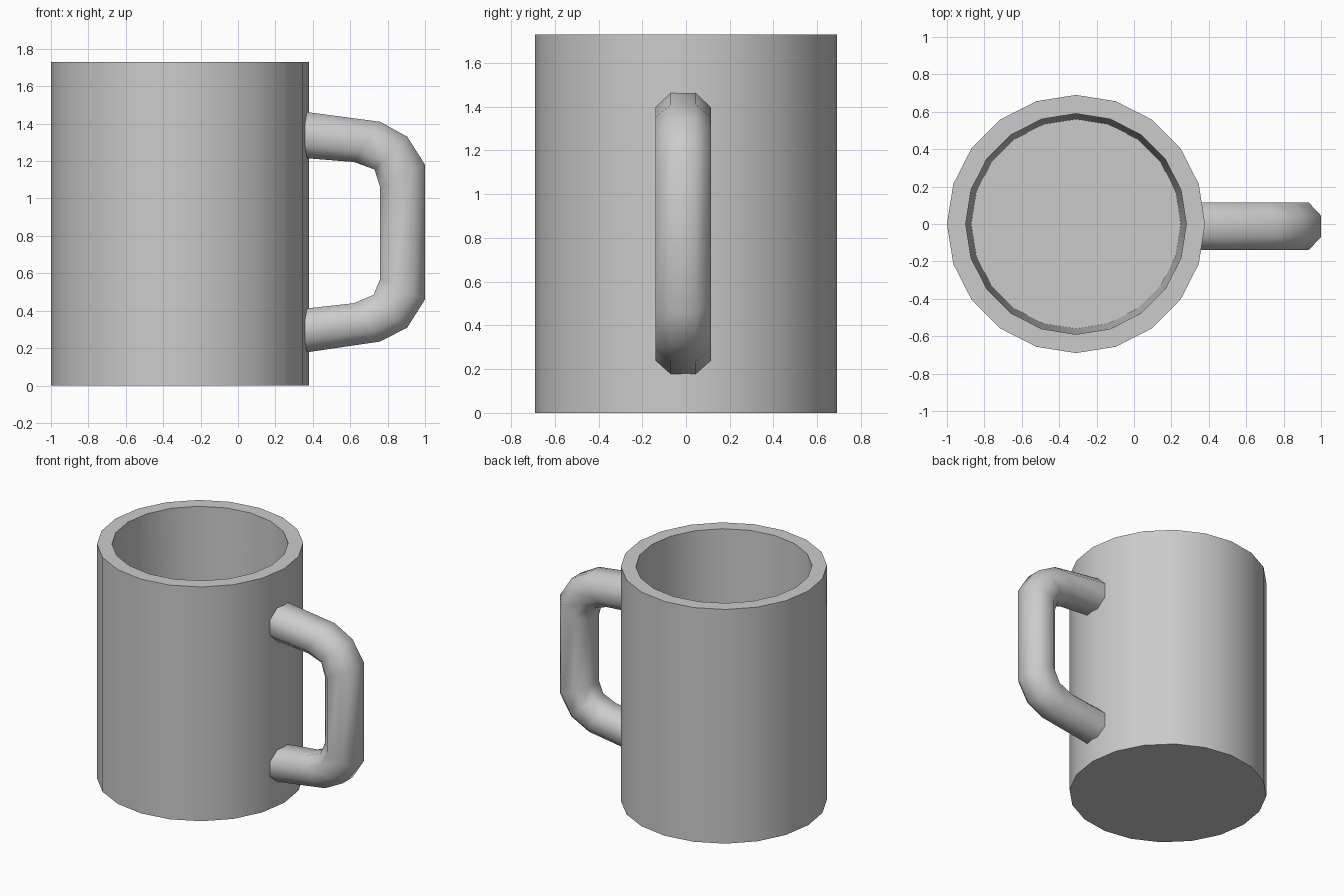
import bpy, bmesh
from math import cos, sin, tau, radians
from mathutils import Vector

if "Cube" in bpy.data.objects:
    bpy.data.objects.remove(bpy.data.objects["Cube"])


def skin(name, rings, angle):
    """Bridge equal-sized rings of points, cap both ends, shade smooth by angle."""
    bm = bmesh.new()
    loops = [[bm.verts.new(p) for p in ring] for ring in rings]
    n = len(loops[0])
    for a, b in zip(loops, loops[1:]):
        for i in range(n):
            j = (i + 1) % n
            bm.faces.new((a[i], a[j], b[j], b[i]))
    bm.faces.new(loops[0][::-1])
    bm.faces.new(loops[-1])
    bmesh.ops.recalc_face_normals(bm, faces=bm.faces)
    mesh = bpy.data.meshes.new(name)
    bm.to_mesh(mesh)
    bm.free()
    obj = bpy.data.objects.new(name, mesh)
    bpy.context.collection.objects.link(obj)
    bpy.ops.object.select_all(action='DESELECT')
    obj.select_set(True)
    bpy.context.view_layer.objects.active = obj
    bpy.ops.object.shade_smooth_by_angle(angle=radians(angle))
    return obj


# Cup: 20-sided outer wall, rim, slightly tapered inside and floor
SIDES, CX = 20, -0.31
profile = [(0.69, 0), (0.69, 1.73), (0.59, 1.73), (0.56, 0.10)]
skin("cup_body",
     [[(CX + r * cos(tau * i / SIDES), r * sin(tau * i / SIDES), z)
       for i in range(SIDES)] for r, z in profile], 30)

# Handle: octagonal section swept between outer and inner outlines (x, z)
outer = [(0.33, 1.467), (0.76, 1.41), (0.905, 1.33), (1.0, 1.18),
         (1.0, 0.46), (0.905, 0.31), (0.76, 0.235), (0.33, 0.172)]
inner = [(0.33, 1.218), (0.62, 1.195), (0.73, 1.155), (0.76, 1.06),
         (0.76, 0.57), (0.725, 0.485), (0.62, 0.44), (0.33, 0.408)]
octagon = [(1, .45), (.45, 1), (-.45, 1), (-1, .45),
           (-1, -.45), (-.45, -1), (.45, -1), (1, -.45)]
rings = []
for o, i in zip(outer, inner):
    o, i = Vector(o), Vector(i)
    mid, half = (o + i) / 2, (o - i) / 2
    rings.append([(mid.x + half.x * v, -0.0125 + 0.1275 * u, mid.y + half.y * v)
                  for u, v in octagon])
skin("handle", rings, 60)
